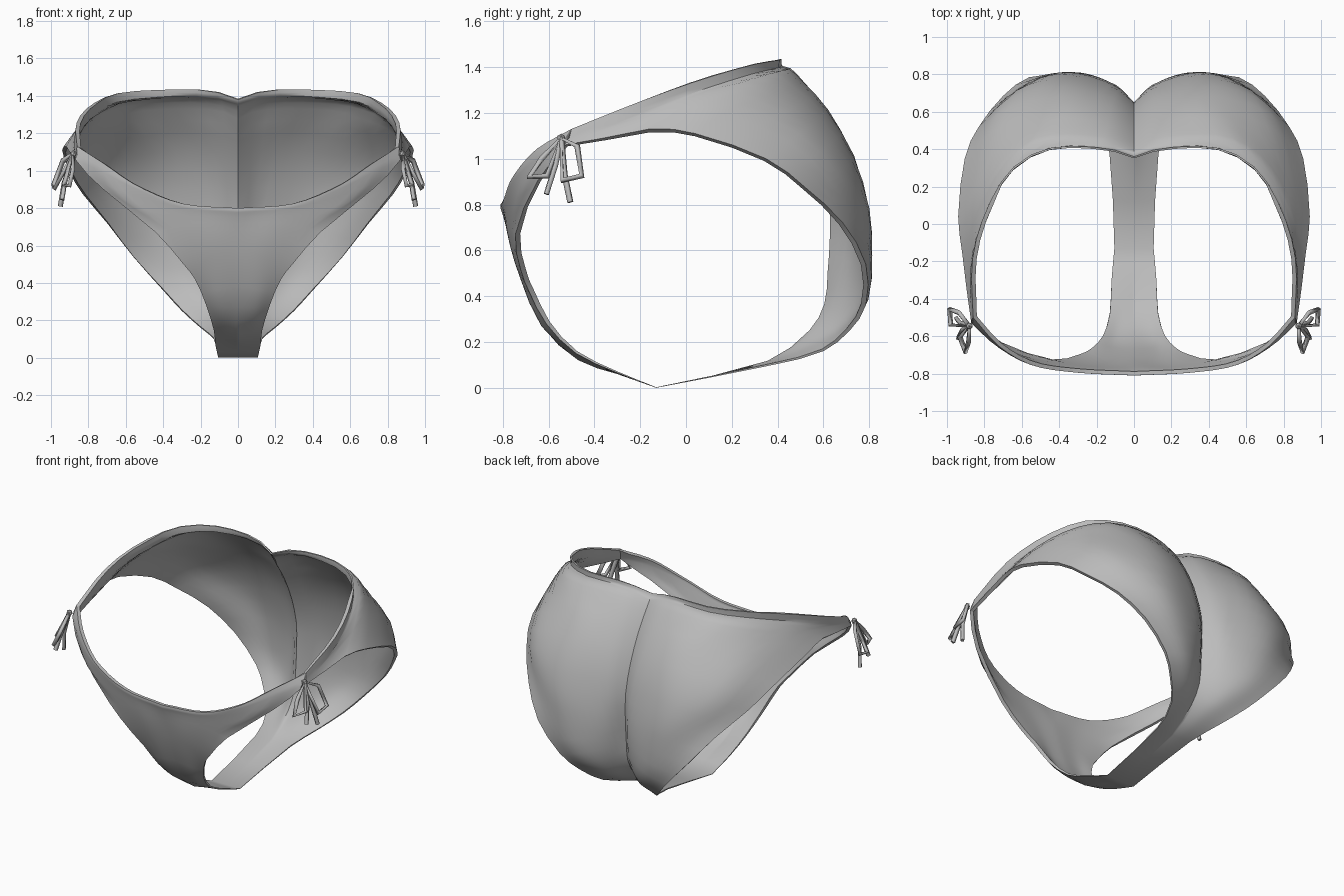
import bpy, bmesh
from mathutils import Vector

if "Cube" in bpy.data.objects:
    bpy.data.objects.remove(bpy.data.objects["Cube"])

fabric = bpy.data.materials.new("grey_fabric")
fabric.diffuse_color = (0.5, 0.5, 0.5, 1)
fabric.use_nodes = True
fabric.node_tree.nodes["Principled BSDF"].inputs["Base Color"].default_value = fabric.diffuse_color

# Half cross-rows, each from the centre seam out to the leg edge, crotch to waist
crotch = [(0, -.13, 0), (.105, -.13, 0)]
front = [
    [(0, -.3, .06), (.12, -.3, .065)],
    [(0, -.47, .12), (.13, -.48, .15)],
    [(0, -.63, .27), (.1, -.63, .27), (.17, -.61, .28)],
    [(0, -.73, .5), (.12, -.72, .47), (.23, -.685, .42)],
    [(0, -.77, .64), (.15, -.765, .61), (.3, -.72, .51)],
    [(0, -.79, .72), (.22, -.785, .72), (.44, -.745, .67)],
    [(0, -.805, .77), (.3, -.79, .79), (.58, -.73, .83), (.72, -.65, .9)],
    [(0, -.81, .785), (.3, -.795, .81), (.56, -.75, .91), (.74, -.65, 1.0), (.87, -.53, 1.06)],
    [(0, -.81, .80), (.3, -.795, .825), (.54, -.757, .92), (.72, -.655, 1.04), (.86, -.5, 1.13)],
]
back = [
    [(0, .36, .11), (.13, .38, .10)],
    [(0, .55, .24), (.09, .59, .2), (.2, .6, .16)],
    [(0, .625, .36), (.14, .71, .29), (.3, .715, .25)],
    [(0, .64, .5), (.1, .735, .45), (.25, .795, .40), (.4, .785, .36)],
    [(0, .65, .66), (.1, .745, .63), (.32, .812, .58), (.56, .785, .54)],
    [(0, .645, .82), (.1, .725, .81), (.42, .80, .78), (.7, .685, .72)],
    [(0, .595, 1.0), (.1, .665, 1.02), (.4, .735, 1.01), (.67, .67, .95), (.83, .52, .875)],
    [(0, .515, 1.17), (.1, .57, 1.2), (.4, .62, 1.21), (.72, .52, 1.13), (.905, .35, 1.0)],
    [(0, .435, 1.29), (.12, .49, 1.33), (.48, .505, 1.33), (.7, .39, 1.28), (.84, .2, 1.22), (.94, .04, 1.11)],
    [(0, .39, 1.35), (.14, .44, 1.39), (.48, .445, 1.39), (.675, .33, 1.36), (.82, .1, 1.28), (.918, -.16, 1.13)],
]
back_waist = [(0, .36, 1.385), (.15, .405, 1.43), (.46, .405, 1.43), (.66, .29, 1.41),
              (.80, .05, 1.34), (.865, -.2, 1.25), (.86, -.5, 1.13)]
# Row just below the back waist, widening towards the tie
hem = [(x + .01 * i / 6, y + .013 - .043 * i / 6, z - .014 - .056 * i / 6)
       for i, (x, y, z) in enumerate(back_waist)]
back += [hem, back_waist]


def hermite(p, i, t, d):
    def slope(j):
        a, b = max(j - 1, 0), min(j + 1, len(p) - 1)
        return (p[b] - p[a]) / (d[b] - d[a])
    h = d[i + 1] - d[i]
    return (p[i] * (2 * t**3 - 3 * t**2 + 1) + p[i + 1] * (3 * t**2 - 2 * t**3)
            + slope(i) * h * (t**3 - 2 * t**2 + t) + slope(i + 1) * h * (t**3 - t**2))


def spline(pts, n):
    """n + 1 points along a smooth curve through pts, spaced by chord length."""
    p = [Vector(q) for q in pts]
    d = [0]
    for a, b in zip(p, p[1:]):
        d.append(d[-1] + (b - a).length)
    out = []
    for k in range(n + 1):
        s = d[-1] * k / n
        i = max(j for j in range(len(p) - 1) if d[j] <= s + 1e-9)
        out.append(hermite(p, i, (s - d[i]) / (d[i + 1] - d[i]), d))
    return out


COLS, SUB = 14, 2


def panel(rows):
    """Refine rows lengthwise, spaced by their mean distance, so the panel curves smoothly."""
    grid = [spline(r, COLS) for r in rows]
    d = [0]
    for a, b in zip(grid, grid[1:]):
        d.append(d[-1] + sum((p - q).length for p, q in zip(a, b)) / len(a))
    return [[hermite([g[c] for g in grid], i, s / SUB, d) for c in range(COLS + 1)]
            for i in range(len(rows) - 1) for s in range(SUB)] + [grid[-1]]


# Brief: one continuous half sheet from front waist through the crotch to back waist
rows = panel([crotch] + front)[::-1] + panel([crotch] + back)[1:]
bm = bmesh.new()
vs = [[bm.verts.new(p) for p in row] for row in rows]
for a, b in zip(vs, vs[1:]):
    for c in range(COLS):
        bm.faces.new((a[c], b[c], b[c + 1], a[c + 1]))
bmesh.ops.remove_doubles(bm, verts=bm.verts, dist=.001)
mesh = bpy.data.meshes.new("brief")
bm.to_mesh(mesh)
bm.free()
mesh.materials.append(fabric)
brief = bpy.data.objects.new("brief", mesh)
bpy.context.collection.objects.link(brief)

# Fabric thickness thins out at the crotch and the back waist
group = brief.vertex_groups.new(name="thickness")
for v in mesh.vertices:
    w = min(1, .12 + v.co.z * 2.5)
    if v.co.y > .2 and v.co.z > 1.3:
        w = .45
    group.add([v.index], w, 'REPLACE')
mirror = brief.modifiers.new("mirror", 'MIRROR')
mirror.use_clip = True
solid = brief.modifiers.new("thickness", 'SOLIDIFY')
solid.thickness = .022
solid.offset = -1
solid.vertex_group = "thickness"
bpy.context.view_layer.objects.active = brief
brief.select_set(True)
bpy.ops.object.modifier_apply(modifier="mirror")
bpy.ops.object.modifier_apply(modifier="thickness")
bpy.ops.object.shade_smooth_by_angle(angle=.8)

# Side ties: two ribbon loops, two tails and a small knot on each hip
knot = (.88, -.545, 1.09)
ribbons = [
    ([knot, (.935, -.475, 1.055), (.985, -.455, .925), (.98, -.54, .905)], True),
    ([knot, (.885, -.63, 1.0), (.9, -.685, .92), (.93, -.605, .925)], True),
    ([knot, (.92, -.57, .97), (.94, -.61, .845)], False),
    ([knot, (.93, -.53, .93), (.95, -.505, .81)], False),
]
for side, name in ((1, "right"), (-1, "left")):
    cu = bpy.data.curves.new(name + "_tie", 'CURVE')
    cu.dimensions = '3D'
    cu.bevel_depth = .014
    cu.bevel_resolution = 0
    cu.use_fill_caps = True
    for pts, closed in ribbons:
        sp = cu.splines.new('POLY')
        sp.points.add(len(pts) - 1)
        for q, (x, y, z) in zip(sp.points, pts):
            q.co = (side * x, y, z, 1)
        sp.use_cyclic_u = closed
    cu.materials.append(fabric)
    tie = bpy.data.objects.new(name + "_tie", cu)
    bpy.context.collection.objects.link(tie)
    bpy.ops.object.select_all(action='DESELECT')
    tie.select_set(True)
    bpy.context.view_layer.objects.active = tie
    bpy.ops.object.convert(target='MESH')
    bpy.ops.mesh.primitive_ico_sphere_add(subdivisions=1, radius=.02,
                                          location=(side * knot[0], knot[1], knot[2]))
    ball = bpy.context.object
    ball.name = name + "_knot"
    ball.data.materials.append(fabric)
